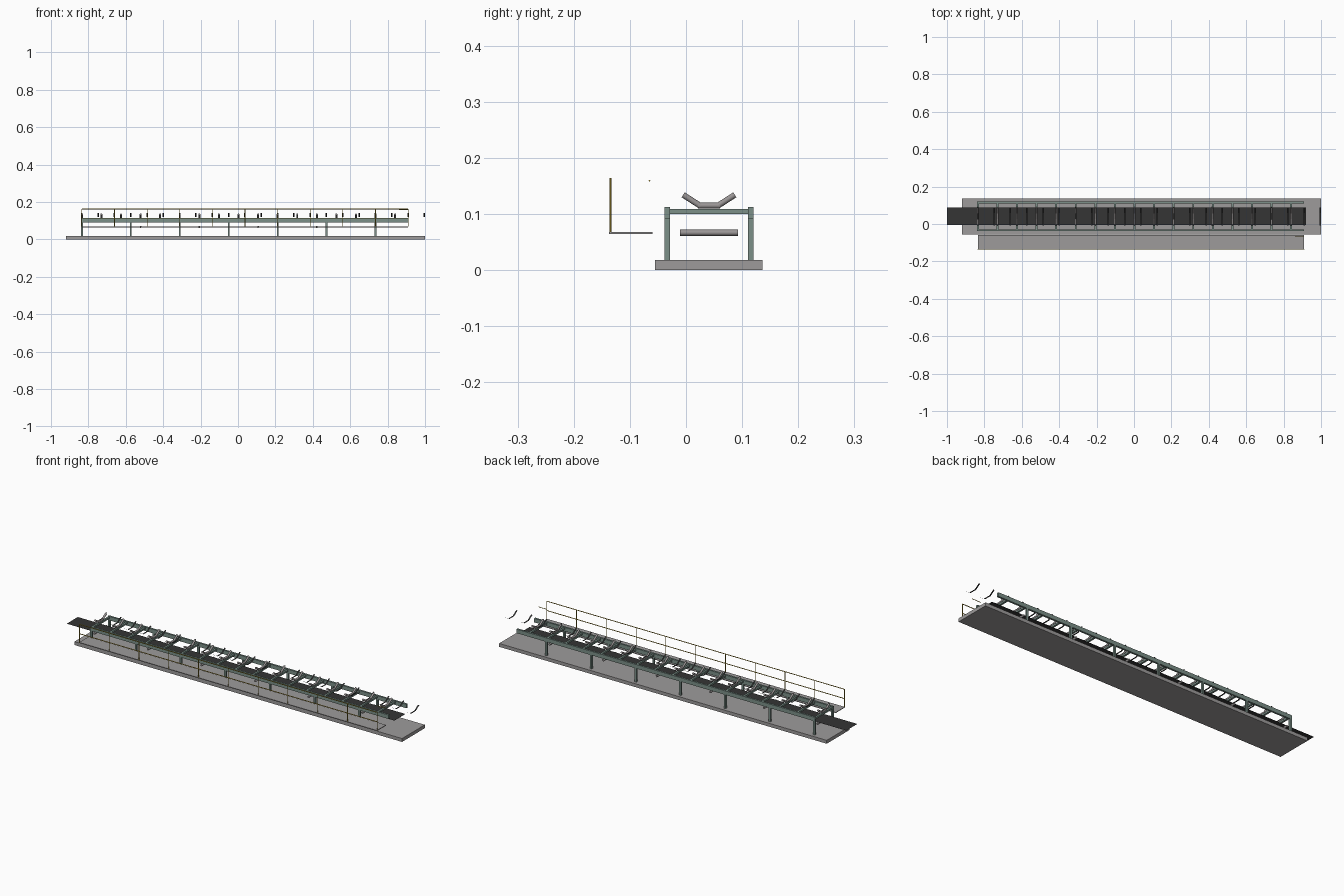
import bpy, bmesh, math
from mathutils import Vector

old = bpy.data.objects.get("Cube")
if old:
    bpy.data.objects.remove(old)


def material(name, r, g, b):
    m = bpy.data.materials.new(name)
    m.use_nodes = True
    m.diffuse_color = (r, g, b, 1)
    m.node_tree.nodes["Principled BSDF"].inputs["Base Color"].default_value = (r, g, b, 1)
    return m


concrete = material("concrete grey", 0.34, 0.33, 0.33)
steel = material("roller grey", 0.32, 0.30, 0.30)
green = material("frame green", 0.20, 0.28, 0.25)
black = material("belt black", 0.035, 0.035, 0.035)
yellow = material("rail yellow", 0.50, 0.36, 0.04)


def make(name, bm, mat, smooth=False):
    mesh = bpy.data.meshes.new(name)
    bm.to_mesh(mesh)
    bm.free()
    mesh.materials.append(mat)
    ob = bpy.data.objects.new(name, mesh)
    bpy.context.collection.objects.link(ob)
    if smooth:
        bpy.ops.object.select_all(action='DESELECT')
        ob.select_set(True)
        bpy.context.view_layer.objects.active = ob
        bpy.ops.object.shade_smooth_by_angle(angle=math.radians(40))
    return ob


def box(bm, x0, x1, y0, y1, z0, z1):
    verts = bmesh.ops.create_cube(bm, size=1)["verts"]
    for v in verts:
        v.co = Vector(((x0 + x1) / 2 + v.co.x * (x1 - x0),
                       (y0 + y1) / 2 + v.co.y * (y1 - y0),
                       (z0 + z1) / 2 + v.co.z * (z1 - z0)))


def rod(bm, a, b, r, sides=12):
    a, b = Vector(a), Vector(b)
    d = b - a
    verts = bmesh.ops.create_cone(bm, cap_ends=True, segments=sides, radius1=r,
                                  radius2=r, depth=d.length)["verts"]
    q = d.to_track_quat('Z', 'Y')
    for v in verts:
        v.co = q @ v.co + (a + b) / 2


def steps(start, gap, count):
    return [start + gap * i for i in range(count)]


START, END = -0.835, 0.91
MID_Y = 0.041

# Ground slab
bm = bmesh.new()
box(bm, -0.92, 1.0, -0.055, 0.136, 0, 0.018)
make("base_slab", bm, concrete)

# Side stringers and legs
for side, y in (("front", -0.0335), ("back", 0.1155)):
    bm = bmesh.new()
    box(bm, START - 0.005, END, y - 0.005, y + 0.005, 0.091, 0.112)
    make(side + "_stringer", bm, green)
    bm = bmesh.new()
    for x in steps(START, 0.2618, 7):
        box(bm, x - 0.005, x + 0.005, y - 0.005, y + 0.005, 0.018, 0.091)
    make(side + "_legs", bm, green)

# Cross beams with the troughed carrying rollers on them
beams, rollers = bmesh.new(), bmesh.new()
for x in steps(START, 0.1047, 17):
    box(beams, x - 0.005, x + 0.005, -0.0285, 0.1105, 0.100, 0.109)
    rod(rollers, (x, MID_Y - 0.02, 0.1148), (x, MID_Y + 0.02, 0.1148), 0.0052)
    for s in (-1, 1):
        rod(rollers, (x, MID_Y + s * 0.015, 0.114), (x, MID_Y + s * 0.046, 0.134), 0.0052)
make("cross_beams", beams, green)
make("carrying_rollers", rollers, steel, True)

# Return rollers
bm = bmesh.new()
for x in steps(START, 0.314, 6):
    rod(bm, (x, MID_Y - 0.052, 0.0665), (x, MID_Y + 0.052, 0.0665), 0.0055)
make("return_rollers", bm, steel, True)

# Thin flat return belt
bm = bmesh.new()
box(bm, -1.0, 0.92, MID_Y - 0.046, MID_Y + 0.046, 0.0722, 0.0726)
make("return_belt", bm, black)

# Narrow troughed belt strips
bm = bmesh.new()
profile = [(-0.048, 0.1395), (-0.019, 0.1205), (0.019, 0.1205), (0.048, 0.1395)]
for x in steps(START, 0.0872, 22):
    rows = [[bm.verts.new((x + dx, MID_Y + y, z)) for y, z in profile]
            for dx in (-0.004, 0.004)]
    for i in range(len(profile) - 1):
        bm.faces.new((rows[0][i], rows[1][i], rows[1][i + 1], rows[0][i + 1]))
make("belt_strips", bm, black)

# Walkway
bm = bmesh.new()
box(bm, START, END, -0.137, -0.060, 0.0645, 0.068)
make("walkway", bm, concrete)

# Handrail: posts, two rails and a short loose bar
bm = bmesh.new()
for x in steps(START, 0.1745, 11):
    rod(bm, (x, -0.1345, 0.068), (x, -0.1345, 0.163), 0.0017, 8)
for z in (0.113, 0.1625):
    rod(bm, (START, -0.1345, z), (END, -0.1345, z), 0.002, 8)
make("handrail", bm, yellow, True)
bm = bmesh.new()
rod(bm, (END - 0.05, -0.065, 0.159), (END, -0.065, 0.159), 0.0015, 8)
make("short_bar", bm, yellow, True)
